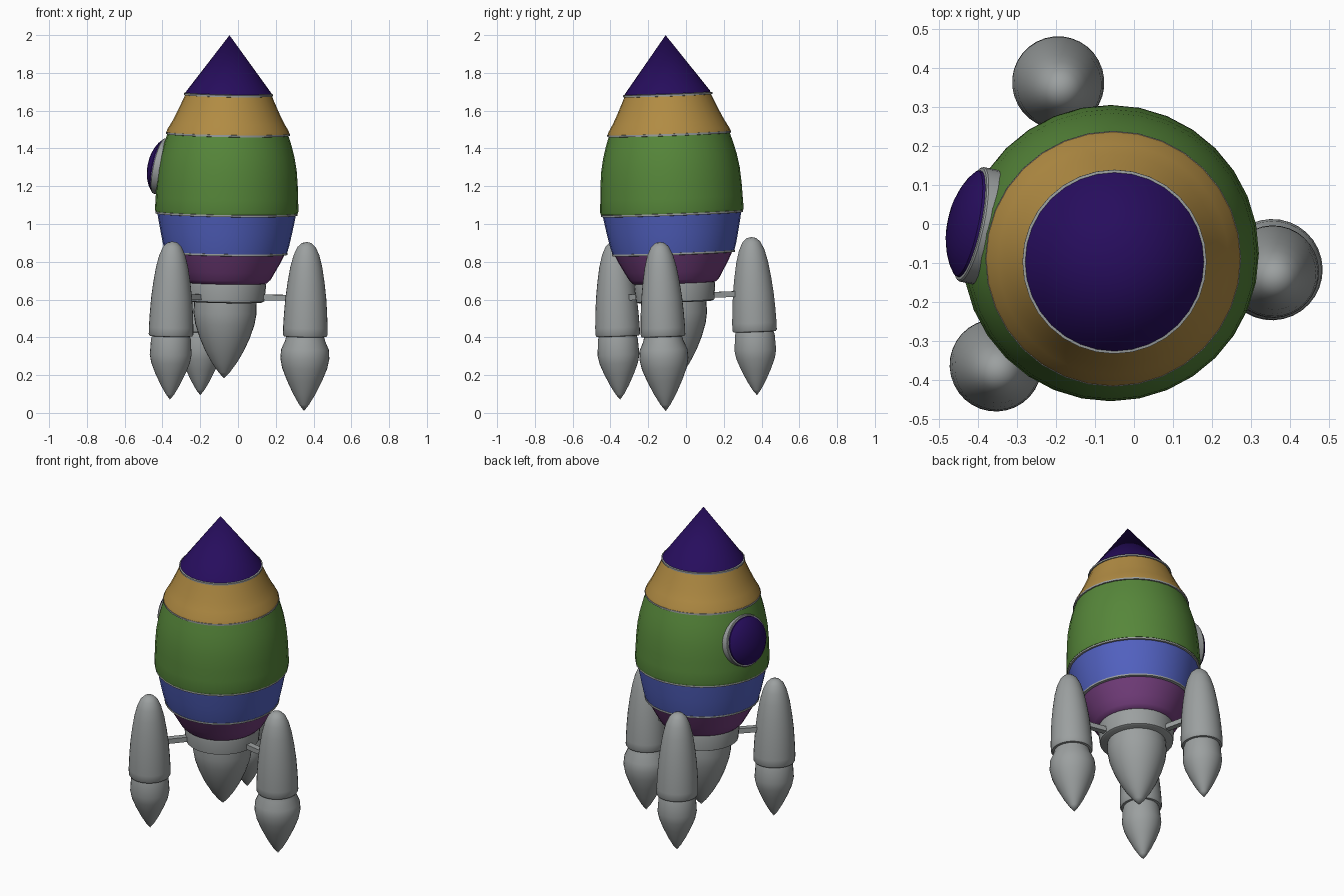
import bpy, bmesh, math
from mathutils import Vector, Matrix

if "Cube" in bpy.data.objects:
    bpy.data.objects.remove(bpy.data.objects["Cube"])


def material(name, rgb):
    m = bpy.data.materials.new(name)
    m.diffuse_color = (*rgb, 1)
    m.use_nodes = True
    m.node_tree.nodes["Principled BSDF"].inputs["Base Color"].default_value = m.diffuse_color
    return m


GREY = material("grey metal", (0.33, 0.35, 0.35))
INDIGO = material("deep indigo", (0.020, 0.004, 0.110))
GOLD = material("gold", (0.44, 0.26, 0.056))
GREEN = material("green", (0.093, 0.24, 0.042))
BLUE = material("blue", (0.084, 0.12, 0.53))
PLUM = material("plum", (0.175, 0.048, 0.205))

# The whole ship leans slightly
UP = Vector((0.016, -0.036, 1)).normalized()
SHIP = Matrix.Translation((-0.077, -0.036, 0)) @ UP.to_track_quat('Z', 'Y').to_matrix().to_4x4()
# keep the heading of the local x axis
LEAN = Vector((0, 0, 1)).rotation_difference(UP).to_matrix().to_4x4()
SHIP = Matrix.Translation((-0.077, -0.036, 0)) @ LEAN


def finish(name, bm, mat, matrix, angle=35):
    bmesh.ops.recalc_face_normals(bm, faces=bm.faces)
    me = bpy.data.meshes.new(name)
    bm.to_mesh(me)
    bm.free()
    me.materials.append(mat)
    ob = bpy.data.objects.new(name, me)
    bpy.context.collection.objects.link(ob)
    ob.matrix_world = matrix
    bpy.ops.object.select_all(action='DESELECT')
    ob.select_set(True)
    bpy.context.view_layer.objects.active = ob
    bpy.ops.object.shade_smooth_by_angle(angle=math.radians(angle))
    return ob


def lathe(name, profile, mat, matrix=SHIP, seg=32):
    """Spin (radius, height) points round z, closing both ends."""
    bm = bmesh.new()
    rings = []
    for r, z in profile:
        if r == 0:
            rings.append([bm.verts.new((0, 0, z))])
        else:
            rings.append([bm.verts.new((r * math.cos(a), r * math.sin(a), z))
                          for a in (2 * math.pi * i / seg for i in range(seg))])
    for a, b in zip(rings, rings[1:]):
        for i in range(seg):
            j = (i + 1) % seg
            quad = [a[i % len(a)], a[j % len(a)], b[j % len(b)], b[i % len(b)]]
            bm.faces.new(list(dict.fromkeys(quad)))
    for ring in (rings[0], rings[-1]):
        if len(ring) > 1:
            bm.faces.new(ring)
    return finish(name, bm, mat, matrix)


# Hull bands, bottom to top
lathe("lower_band", [(0.200, 0.685), (0.220, 0.690), (0.238, 0.708), (0.262, 0.750),
                     (0.290, 0.800), (0.312, 0.845)], PLUM)
lathe("blue_band", [(0.322, 0.848), (0.334, 0.89), (0.347, 0.95), (0.359, 1.01), (0.367, 1.055)], BLUE)
lathe("green_band", [(0.377, 1.062), (0.380, 1.075), (0.377, 1.14), (0.374, 1.21), (0.367, 1.29),
                     (0.354, 1.36), (0.338, 1.42), (0.321, 1.472)], GREEN)
lathe("gold_band", [(0.326, 1.483), (0.320, 1.50), (0.296, 1.54), (0.271, 1.59),
                    (0.248, 1.64), (0.228, 1.685)], GOLD)
lathe("nose_cone", [(0.229, 1.694), (0, 2.001)], INDIGO)

# Thin metal trims between the bands
for name, r, z in (("lower_trim", 0.325, 0.845), ("middle_trim", 0.376, 1.054),
                   ("upper_trim", 0.328, 1.476), ("nose_trim", 0.236, 1.684)):
    lathe(name, [(r - 0.02, z - 0.005), (r, z - 0.003), (r, z + 0.007), (r - 0.02, z + 0.010)], GREY)

# Collar and main engine
lathe("collar", [(0.195, 0.588), (0.207, 0.594), (0.215, 0.675), (0.212, 0.690)], GREY)
lathe("main_nozzle", [(0, 0.183), (0.030, 0.215), (0.066, 0.265), (0.103, 0.33), (0.134, 0.40),
                      (0.157, 0.47), (0.167, 0.53), (0.164, 0.60)], GREY)

# Side boosters with their struts; one has a larger nozzle
SHELL = [(0.095, 0.412), (0.113, 0.414), (0.118, 0.422), (0.118, 0.46), (0.114, 0.54), (0.108, 0.62),
         (0.098, 0.70), (0.085, 0.78), (0.068, 0.845), (0.048, 0.888), (0.026, 0.909), (0, 0.915)]
NOZZLE = [(0, -0.338), (0.022, -0.310), (0.050, -0.262), (0.080, -0.200), (0.102, -0.145),
          (0.111, -0.100), (0.108, -0.060), (0.098, -0.020), (0.090, 0.010)]
for name, deg, dist, grow in (("right", -9.4, 0.432, 1.17), ("back", 106.7, 0.433, 1), ("left", 227.5, 0.421, 1)):
    turn = SHIP @ Matrix.Rotation(math.radians(deg), 4, 'Z')
    place = turn @ Matrix.Translation((dist, 0, 0))
    lathe(name + "_booster_shell", SHELL, GREY, place)
    lathe(name + "_booster_nozzle", [(r * grow if z < -0.03 else r * 1.08, 0.415 + z * grow)
                                     for r, z in NOZZLE], GREY, place)
    bm = bmesh.new()
    bmesh.ops.create_cube(bm, size=1, matrix=Matrix.Translation((0.27, 0, 0.617))
                          @ Matrix.Diagonal((0.20, 0.034, 0.030, 1)))
    finish(name + "_strut", bm, GREY, turn)

# Round window facing out and slightly up
a, e = math.radians(168), math.radians(12)
out = Vector((math.cos(a) * math.cos(e), math.sin(a) * math.cos(e), math.sin(e)))
WINDOW = Matrix.Translation((-0.42, 0.0, 1.308)) @ out.to_track_quat('Z', 'Y').to_matrix().to_4x4()
lathe("window_rim", [(0.150, -0.09), (0.150, -0.004), (0.147, 0), (0.138, 0.002)], GREY, WINDOW)
lathe("window_glass", [(0.140, 0.0), (0.138, 0.008), (0.122, 0.021), (0.098, 0.034),
                       (0.068, 0.045), (0.035, 0.051), (0, 0.053)], INDIGO, WINDOW)
